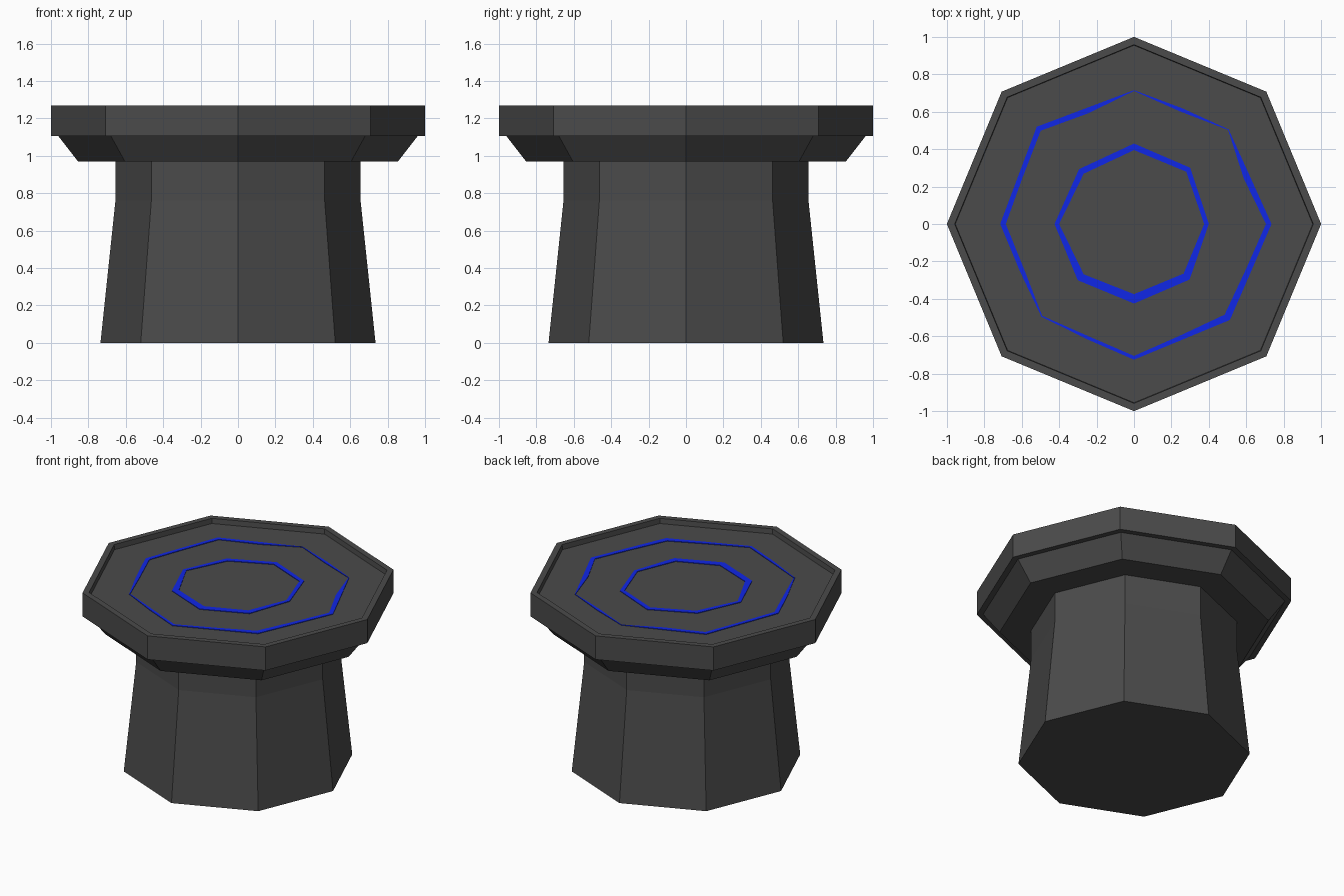
import bpy, bmesh
from math import cos, sin, tau

cube = bpy.data.objects.get("Cube")
if cube:
    bpy.data.objects.remove(cube)

SIDES = 8
FLOOR = 1.235


def material(name, rgb):
    m = bpy.data.materials.new(name)
    m.use_nodes = True
    m.diffuse_color = (*rgb, 1)
    m.node_tree.nodes["Principled BSDF"].inputs["Base Color"].default_value = (*rgb, 1)
    return m


def ring_verts(bm, radii, z):
    n = len(radii)
    return [bm.verts.new((r * cos(tau * i / n), r * sin(tau * i / n), z))
            for i, r in enumerate(radii)]


def bridge(bm, a, b):
    n = len(a)
    for i in range(n):
        j = (i + 1) % n
        bm.faces.new((a[i], a[j], b[j], b[i]))


def finish(bm, name, mat):
    bmesh.ops.recalc_face_normals(bm, faces=bm.faces)
    mesh = bpy.data.meshes.new(name)
    bm.to_mesh(mesh)
    bm.free()
    mesh.materials.append(mat)
    obj = bpy.data.objects.new(name, mesh)
    bpy.context.collection.objects.link(obj)
    return obj


def octagonal_solid(name, profile, mat):
    """Turn a (radius, height) profile into a capped eight-sided solid."""
    bm = bmesh.new()
    rings = [ring_verts(bm, [r] * SIDES, z) for r, z in profile]
    for a, b in zip(rings, rings[1:]):
        bridge(bm, a, b)
    bm.faces.new(rings[0])
    bm.faces.new(rings[-1])
    return finish(bm, name, mat)


def inlay(name, radii, widths, mat):
    """Thin hand-cut band lying on the table floor."""
    bm = bmesh.new()
    inner = [r - w for r, w in zip(radii, widths)]
    low, high = FLOOR - 0.002, FLOOR + 0.004
    loops = [ring_verts(bm, radii, low), ring_verts(bm, radii, high),
             ring_verts(bm, inner, high), ring_verts(bm, inner, low)]
    for i in range(4):
        bridge(bm, loops[i], loops[(i + 1) % 4])
    return finish(bm, name, mat)


stone = material("dark stone", (0.07, 0.07, 0.07))
glow = material("bright blue", (0.005, 0.02, 0.8))

# Tapered column
octagonal_solid("column", [(0.735, 0), (0.655, 0.76), (0.655, 0.97)], stone)
# Sloped collar under the table top
octagonal_solid("collar", [(0.855, 0.97), (0.96, 1.105)], stone)
# Table top with a raised lip around a shallow recess
octagonal_solid("table_top", [(1, 1.105), (1, 1.27), (0.958, 1.27), (0.955, FLOOR)], stone)

# Uneven blue bands: corners and edge midpoints alternate on the outer one
inlay("outer_band",
      [0.735, 0.67, 0.715, 0.67, 0.715, 0.67, 0.735, 0.67,
       0.715, 0.66, 0.70, 0.665, 0.725, 0.67, 0.725, 0.675],
      [0.03, 0.035, 0.004, 0.02, 0.004, 0.03, 0.03, 0.025,
       0.03, 0.025, 0.006, 0.018, 0.02, 0.025, 0.04, 0.03], glow)
inlay("inner_band",
      [0.40, 0.425, 0.43, 0.415, 0.425, 0.425, 0.425, 0.42],
      [0.025, 0.03, 0.035, 0.035, 0.025, 0.045, 0.05, 0.045], glow)
